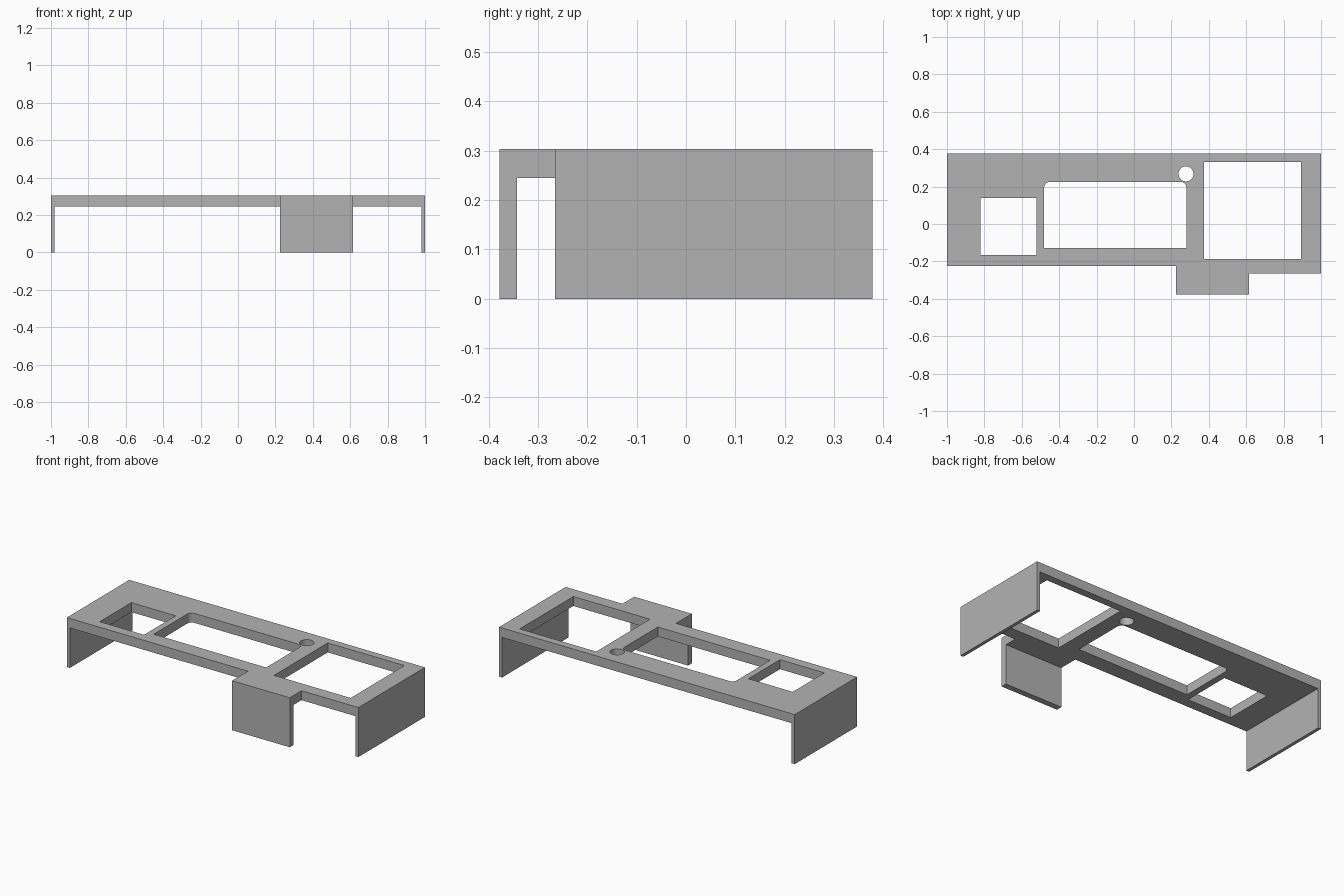
import bpy
import bmesh
from math import cos, sin, pi, radians

if "Cube" in bpy.data.objects:
    bpy.data.objects.remove(bpy.data.objects["Cube"], do_unlink=True)

TOP, UNDER = 0.303, 0.245      # panel top and underside heights
BACK, FRONT = 0.378, -0.378
WALL = 0.02                    # side wall thickness
LEG_BACK = -0.342              # rear face of the front leg

grey = bpy.data.materials.new("plain grey")
grey.use_nodes = True
colour = (0.45, 0.45, 0.45, 1)
grey.diffuse_color = colour
grey.node_tree.nodes["Principled BSDF"].inputs["Base Color"].default_value = colour


def prism(name, outline, z0, z1):
    """Extrude a counter-clockwise outline from z0 up to z1."""
    bm = bmesh.new()
    face = bm.faces.new([bm.verts.new((x, y, z0)) for x, y in outline])
    side = bmesh.ops.extrude_face_region(bm, geom=[face])["geom"]
    verts = [v for v in side if isinstance(v, bmesh.types.BMVert)]
    bmesh.ops.translate(bm, verts=verts, vec=(0, 0, z1 - z0))
    bmesh.ops.recalc_face_normals(bm, faces=bm.faces)
    mesh = bpy.data.meshes.new(name)
    bm.to_mesh(mesh)
    bm.free()
    mesh.materials.append(grey)
    obj = bpy.data.objects.new(name, mesh)
    bpy.context.collection.objects.link(obj)
    return obj


def rect(x0, x1, y0, y1):
    return [(x0, y0), (x1, y0), (x1, y1), (x0, y1)]


def arc(x, y, r, start, end, steps):
    angles = [radians(start + (end - start) * i / steps) for i in range(steps + 1)]
    return [(x + r * cos(a), y + r * sin(a)) for a in angles]


def cut(target, name, outline, z0=-1, z1=1):
    """Subtract a prism from the target and discard the cutter."""
    cutter = prism(name, outline, z0, z1)
    cutter.hide_render = True
    mod = target.modifiers.new(name, "BOOLEAN")
    mod.operation, mod.solver, mod.object = "DIFFERENCE", "EXACT", cutter
    bpy.context.view_layer.objects.active = target
    bpy.ops.object.modifier_apply(modifier=mod.name)
    bpy.data.objects.remove(cutter, do_unlink=True)


# Full-height block with the stepped front edge
panel = prism("bracket_panel", [
    (-1, BACK), (-1, -0.225), (0.225, -0.225), (0.225, FRONT),
    (0.615, FRONT), (0.615, -0.265), (1, -0.265), (1, BACK)], 0, TOP)

# Hollow the underside, leaving two side walls and the front leg
cut(panel, "underside_hollow", rect(-1 + WALL, 1 - WALL, LEG_BACK, 1), -1, UNDER)

# Openings through the panel
cut(panel, "small_window", rect(-0.82, -0.52, -0.165, 0.14))
cut(panel, "large_window", rect(0.375, 0.893, -0.187, 0.332))

x0, x1, y0, y1, r = -0.48, 0.28, -0.128, 0.225, 0.03
cut(panel, "display_window", [(x0, y0), (x1, y0)]
    + arc(x1 - r, y1 - r, r, 0, 90, 8) + arc(x0 + r, y1 - r, r, 90, 180, 8))

cut(panel, "round_hole", arc(0.278, 0.268, 0.04, 0, 360, 40)[:-1])

# Smooth the round hole and corners, keep the rest crisp
bpy.ops.object.select_all(action="DESELECT")
panel.select_set(True)
bpy.context.view_layer.objects.active = panel
bpy.ops.object.shade_smooth_by_angle(angle=radians(30))
